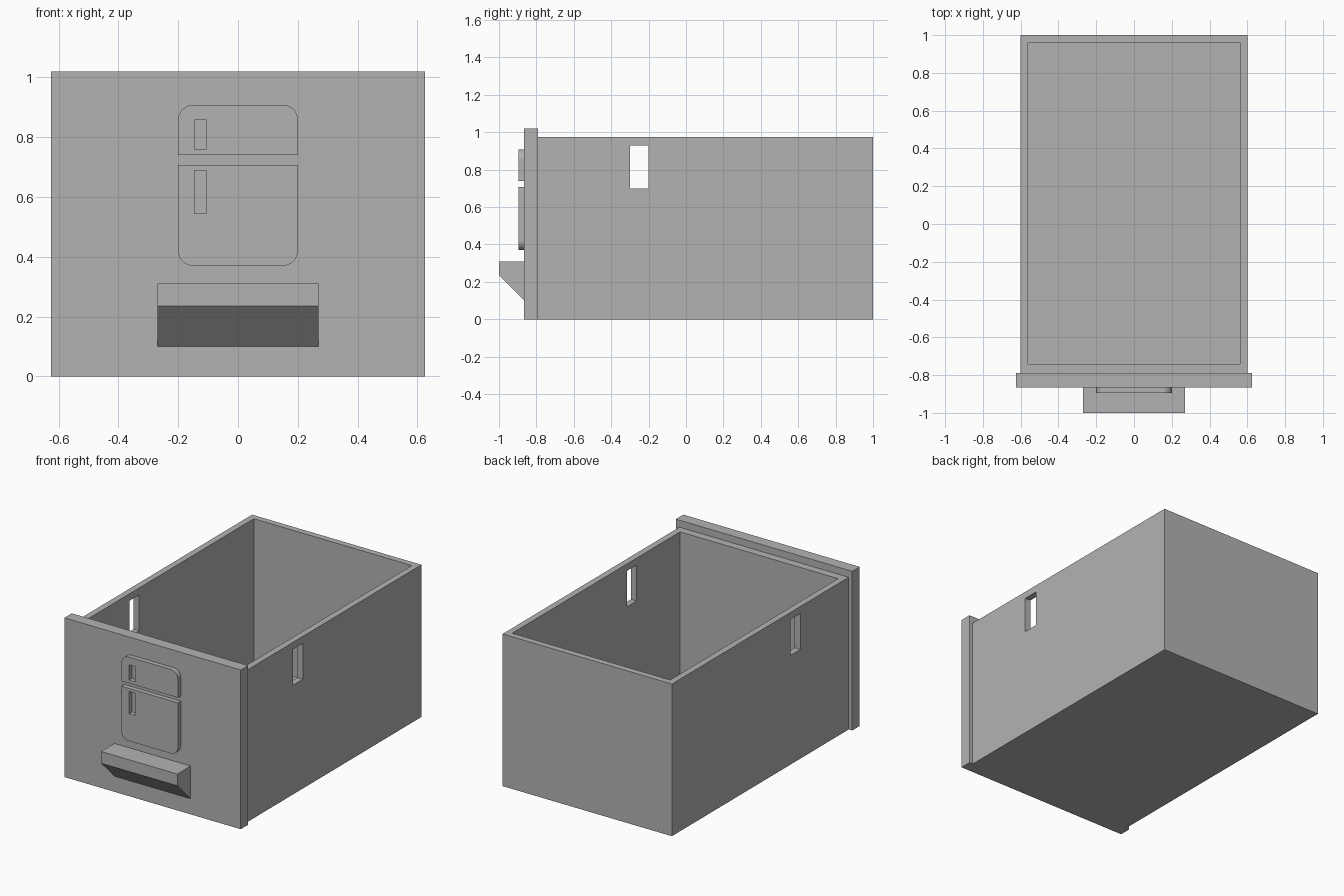
import bpy, bmesh, math
from mathutils import Vector

cube = bpy.data.objects.get("Cube")
if cube:
    bpy.data.objects.remove(cube, do_unlink=True)

GREY = (0.45, 0.45, 0.45, 1)
grey = bpy.data.materials.new("plain grey")
grey.use_nodes = True
grey.diffuse_color = GREY
grey.node_tree.nodes["Principled BSDF"].inputs["Base Color"].default_value = GREY


def prism(name, profile, extrude):
    """Solid made by extruding a flat outline along a vector."""
    bm = bmesh.new()
    face = bm.faces.new([bm.verts.new(p) for p in profile])
    grown = bmesh.ops.extrude_face_region(bm, geom=[face])
    verts = [v for v in grown["geom"] if isinstance(v, bmesh.types.BMVert)]
    bmesh.ops.translate(bm, verts=verts, vec=Vector(extrude))
    bmesh.ops.recalc_face_normals(bm, faces=bm.faces)
    mesh = bpy.data.meshes.new(name)
    bm.to_mesh(mesh)
    bm.free()
    mesh.materials.append(grey)
    obj = bpy.data.objects.new(name, mesh)
    bpy.context.collection.objects.link(obj)
    return obj


def box(name, x, y, z):
    outline = [(x[0], y[0], z[0]), (x[1], y[0], z[0]),
               (x[1], y[0], z[1]), (x[0], y[0], z[1])]
    return prism(name, outline, (0, y[1] - y[0], 0))


def cut(obj, cutter):
    """Subtract a cutter, then discard it."""
    cutter.hide_render = True
    mod = obj.modifiers.new("cut", 'BOOLEAN')
    mod.operation = 'DIFFERENCE'
    mod.solver = 'EXACT'
    mod.object = cutter
    bpy.context.view_layer.objects.active = obj
    bpy.ops.object.modifier_apply(modifier=mod.name)
    bpy.data.objects.remove(cutter, do_unlink=True)


BACK, PANEL_BACK, PANEL_FRONT = 1.0, -0.79, -0.865
DOOR_FRONT, HANDLE_FRONT = -0.895, -1.0

# Open drawer bin with a slot through both side walls
bin_body = box("drawer_bin", (-0.6, 0.6), (PANEL_BACK, BACK), (0, 0.975))
cut(bin_body, box("cavity_cutter", (-0.56, 0.56), (-0.74, 0.96), (0.04, 1.2)))
cut(bin_body, box("slot_cutter", (-0.8, 0.8), (-0.3, -0.2), (0.7, 0.93)))

# Front panel, slightly wider and taller than the bin
box("front_panel", (-0.625, 0.625), (PANEL_FRONT, PANEL_BACK), (0, 1.02))

# Pull handle with a sloping underside
pull = [(PANEL_FRONT, 0.31), (HANDLE_FRONT, 0.31),
        (HANDLE_FRONT, 0.235), (PANEL_FRONT, 0.1)]
prism("pull_handle", [(-0.27, y, z) for y, z in pull], (0.54, 0, 0))


def door(name, square_z, round_z, slot_z, half=0.2, r=0.05, steps=8):
    """Raised door badge: square corners at one end, rounded at the other."""
    sign = 1 if round_z > square_z else -1
    outline = [(-half, DOOR_FRONT, square_z), (half, DOOR_FRONT, square_z)]
    for start, cx in ((0, half - r), (math.pi / 2, r - half)):
        for i in range(steps + 1):
            a = start + i / steps * math.pi / 2
            outline.append((cx + r * math.cos(a), DOOR_FRONT,
                            round_z + sign * r * (math.sin(a) - 1)))
    obj = prism(name, outline, (0, PANEL_FRONT - DOOR_FRONT, 0))
    cut(obj, box("grip_cutter", (-0.145, -0.105), (-1, -0.8), slot_z))


# Two-door badge with grip slots
door("upper_badge_door", 0.74, 0.908, (0.76, 0.858))
door("lower_badge_door", 0.707, 0.37, (0.545, 0.688))
